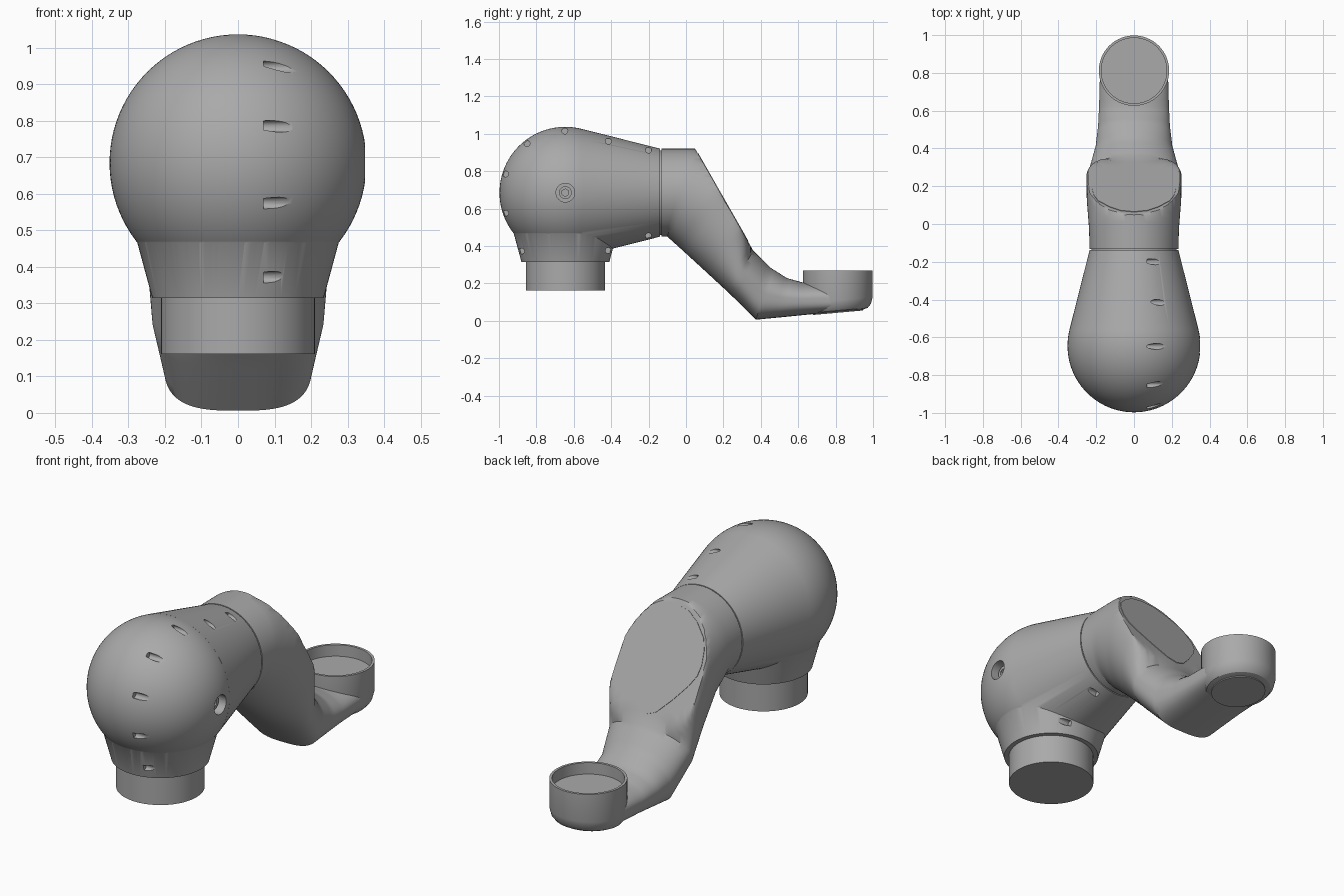
import bpy, bmesh, math
from mathutils import Matrix, Vector

cube = bpy.data.objects.get("Cube")
if cube:
    bpy.data.objects.remove(cube, do_unlink=True)

grey = bpy.data.materials.new("satin_grey")
grey.use_nodes = True
grey.diffuse_color = (0.4, 0.4, 0.4, 1)
grey.node_tree.nodes["Principled BSDF"].inputs["Base Color"].default_value = (0.4, 0.4, 0.4, 1)

BALL = Vector((0, -0.645, 0.685))
Z_UP = Matrix.Identity(4)
ALONG_Y = Matrix.Rotation(-math.pi / 2, 4, "X")   # local z becomes +y
ALONG_X = Matrix.Rotation(math.pi / 2, 4, "Y")    # local z becomes +x


def finish(name, bm):
    bmesh.ops.recalc_face_normals(bm, faces=bm.faces)
    mesh = bpy.data.meshes.new(name)
    bm.to_mesh(mesh)
    bm.free()
    mesh.materials.append(grey)
    obj = bpy.data.objects.new(name, mesh)
    bpy.context.collection.objects.link(obj)
    return obj


def smooth(obj, angle=32):
    bpy.ops.object.select_all(action="DESELECT")
    obj.select_set(True)
    bpy.context.view_layer.objects.active = obj
    bpy.ops.object.shade_smooth_by_angle(angle=math.radians(angle))


def skin(bm, rings):
    """Join rings of points into a capped tube."""
    loops = [[bm.verts.new(p) for p in ring] for ring in rings]
    n = len(loops[0])
    for a, b in zip(loops, loops[1:]):
        for i in range(n):
            j = (i + 1) % n
            bm.faces.new((a[i], a[j], b[j], b[i]))
    bm.faces.new(loops[0])
    bm.faces.new(loops[-1])


def turned(name, profile, origin, axis=Z_UP, sides=96):
    """Solid of revolution from (radius, height) pairs."""
    bm = bmesh.new()
    place = Matrix.Translation(origin) @ axis
    turns = [2 * math.pi * i / sides for i in range(sides)]
    skin(bm, [[place @ Vector((r * math.cos(t), r * math.sin(t), h)) for t in turns]
              for r, h in profile])
    return finish(name, bm)


def boolean(obj, other, operation):
    mod = obj.modifiers.new(operation.lower(), "BOOLEAN")
    mod.operation, mod.object, mod.solver = operation, other, "EXACT"
    bpy.context.view_layer.objects.active = obj
    bpy.ops.object.modifier_apply(modifier=mod.name)
    bpy.data.objects.remove(other, do_unlink=True)


# Shoulder housing: ball, tapered sleeve and flared collar in one shell
bm = bmesh.new()
bmesh.ops.create_uvsphere(bm, u_segments=96, v_segments=48, radius=0.352,
                          matrix=Matrix.Translation(BALL))
housing = finish("shoulder_housing", bm)
boolean(housing, turned("sleeve", [(0.341, 0.088), (0.235, 0.507)], BALL, ALONG_Y), "UNION")
boolean(housing, turned("collar", [(0.235, 0.315), (0.285, 0.5)], (0, BALL.y, 0)), "UNION")

# Screw slots bored sideways along the housing seam
slots = [(-0.88, 0.372), (-0.965, 0.575), (-0.965, 0.785), (-0.85, 0.948), (-0.648, 1.015),
         (-0.415, 0.96), (-0.2, 0.913), (-0.2, 0.453), (-0.415, 0.375)]
for y, z in slots:
    boolean(housing, turned("slot_cutter", [(0.016, 0), (0.016, 0.2)], (0.07, y, z), ALONG_X, 20),
            "DIFFERENCE")

# Pivot screw in its counterbore
boolean(housing, turned("bore_cutter", [(0.05, 0.29), (0.05, 0.4)], BALL, ALONG_X, 40), "DIFFERENCE")
smooth(housing)
screw = turned("pivot_screw", [(0.034, 0.28), (0.034, 0.315)], BALL, ALONG_X, 32)
boolean(screw, turned("hex_cutter", [(0.02, 0.3), (0.02, 0.33)], BALL, ALONG_X, 6), "DIFFERENCE")
smooth(screw)

# Base spigot and the core behind the swivel seam
smooth(turned("base_spigot", [(0.211, 0.162), (0.211, 0.36)], (0, BALL.y, 0)))
smooth(turned("swivel_core", [(0.226, -0.17), (0.226, -0.11)], (0, 0, BALL.z), ALONG_Y))


# Elbow link: lofted sections, sliced by a slanted flat
def flat_y(z):
    return 0.05 + (0.918 - z) * 0.57


def section(ty, tz, by, bz, width, top_power, low_power, count=96):
    mid, half = Vector((0, (ty + by) / 2, (tz + bz) / 2)), Vector((0, (ty - by) / 2, (tz - bz) / 2))
    ring = []
    for i in range(count):
        a = 2 * math.pi * i / count
        c, s = math.cos(a), math.sin(a)
        e = 2 / (top_power if s > 0 else low_power)
        p = mid + half * math.copysign(abs(s) ** e, s)
        p.x = width * math.copysign(abs(c) ** e, c)
        if p.z > 0.37:
            p.y = min(p.y, flat_y(p.z))
        ring.append(p)
    return ring


# top y, top z, bottom y, bottom z, half width, upper and lower roundness
stations = [
    (-0.132, 0.92, -0.132, 0.45, 0.235, 2, 2),
    (0.05, 0.92, -0.1, 0.45, 0.238, 2, 2),
    (0.28, 0.88, -0.02, 0.378, 0.25, 2, 2),
    (0.40, 0.66, 0.1, 0.268, 0.252, 2, 2.2),
    (0.36, 0.375, 0.23, 0.148, 0.235, 2, 2.5),
    (0.45, 0.285, 0.375, 0.006, 0.203, 2, 3),
    (0.54, 0.228, 0.5, 0.018, 0.19, 2, 3),
    (0.62, 0.206, 0.62, 0.03, 0.185, 2, 3),
    (0.8, 0.19, 0.8, 0.048, 0.18, 2.5, 3.5)]
rings, steps = [], 5
for a, b in zip(stations, stations[1:]):
    for k in range(steps):
        rings.append(section(*[u + (v - u) * k / steps for u, v in zip(a, b)]))
rings.append(section(*stations[-1]))
bm = bmesh.new()
skin(bm, rings)
smooth(finish("elbow_link", bm))

# Cover plate on the slanted flat
side = [(0.0, 0.332), (0.05, 0.322), (0.12, 0.283), (0.185, 0.24), (0.215, 0.212),
        (0.222, 0.185), (0.212, 0.15), (0.19, 0.122), (0.13, 0.09), (0.07, 0.07), (0.0, 0.063)]
outline = side + [(-x, y) for x, y in side[-2:0:-1]]
on_flat = [Vector((x, y, 0.918 - (y - 0.05) / 0.57)) for x, y in outline]
out = Vector((0, 1, 0.57)).normalized()
bm = bmesh.new()
skin(bm, [[p + out * d for p in on_flat] for d in (-0.003, 0.003)])
finish("link_cover", bm)

# Wrist cup with a rounded, slightly tilted underside
cup = turned("wrist_cup", [(0.01, 0.047), (0.13, 0.047), (0.16, 0.055), (0.177, 0.075), (0.186, 0.11),
                           (0.186, 0.27), (0.173, 0.27), (0.173, 0.21), (0.01, 0.21)], (0, 0.812, 0))
for v in cup.data.vertices:
    if v.co.z < 0.15:
        v.co.z += 0.09 * (v.co.y - 0.812)
smooth(cup)

# Service plate under the cup
tilt = Matrix.Rotation(math.atan(0.09), 4, "X")
smooth(turned("cup_cover", [(0.135, -0.003), (0.135, 0.003)], (0, 0.812, 0.046), tilt))
